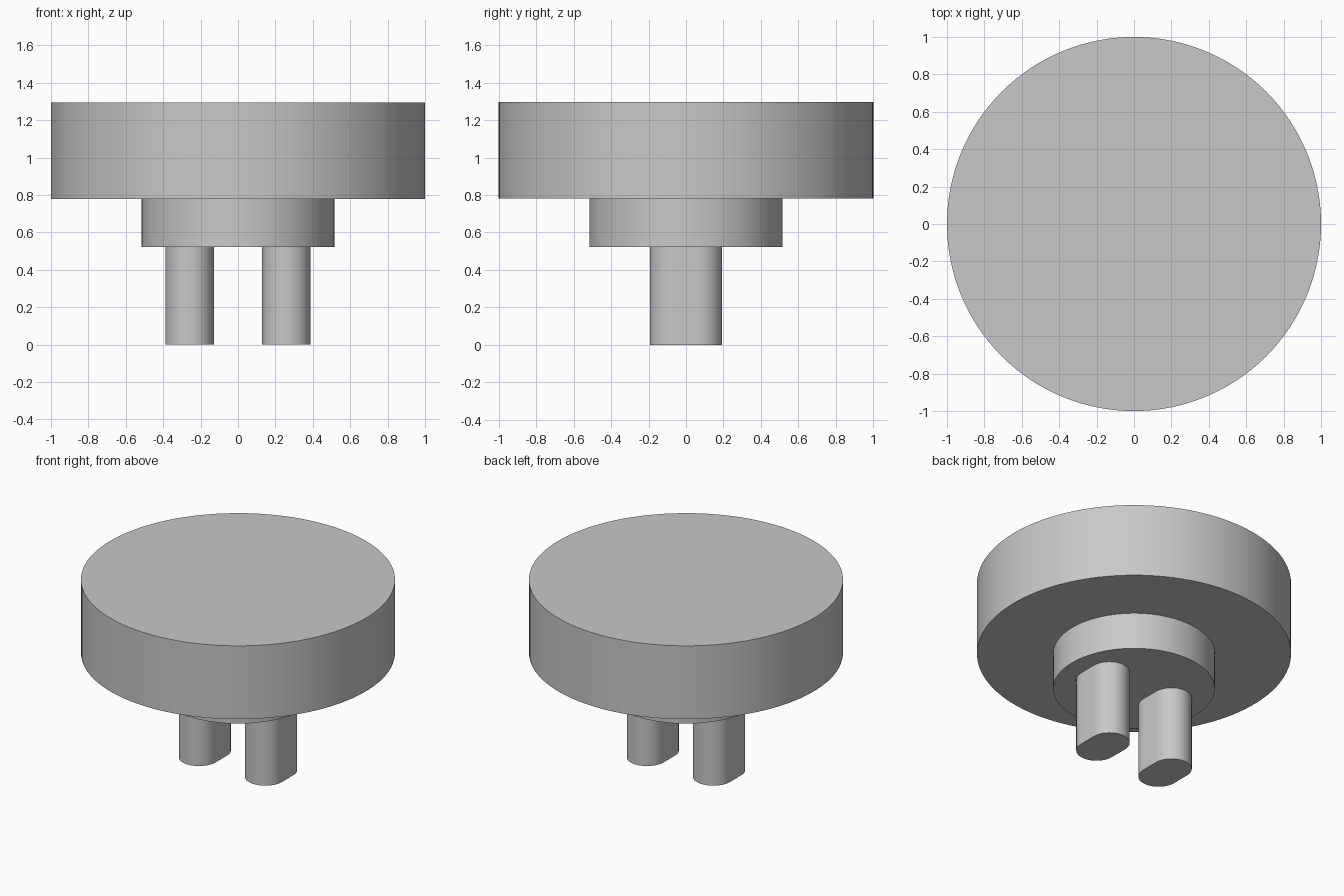
import bpy
import bmesh
from math import pi, cos, sin, radians

cube = bpy.data.objects.get("Cube")
if cube:
    bpy.data.objects.remove(cube, do_unlink=True)

# Single plain grey
grey = bpy.data.materials.new("plain grey")
grey.use_nodes = True
colour = (0.58, 0.58, 0.58, 1)
grey.diffuse_color = colour
grey.node_tree.nodes["Principled BSDF"].inputs["Base Color"].default_value = colour


def rounded_post(name, x, radius, straight, bottom, top, segments):
    """Upright solid whose outline is a circle, stretched along y by a straight run."""
    bm = bmesh.new()
    outline = []
    half = segments // 2
    for side in (1, -1):
        start = 0 if side > 0 else pi
        last = half + 1 if straight else half
        for i in range(last):
            a = start + pi * i / half
            y = radius * sin(a) + side * straight / 2
            outline.append(bm.verts.new((radius * cos(a), y, bottom)))
    base = bm.faces.new(outline)
    raised = bmesh.ops.extrude_face_region(bm, geom=[base], use_keep_orig=True)
    moved = [v for v in raised["geom"] if isinstance(v, bmesh.types.BMVert)]
    bmesh.ops.translate(bm, verts=moved, vec=(0, 0, top - bottom))
    bmesh.ops.recalc_face_normals(bm, faces=bm.faces)
    mesh = bpy.data.meshes.new(name)
    bm.to_mesh(mesh)
    bm.free()
    mesh.materials.append(grey)
    obj = bpy.data.objects.new(name, mesh)
    obj.location.x = x
    bpy.context.collection.objects.link(obj)
    bpy.ops.object.select_all(action="DESELECT")
    obj.select_set(True)
    bpy.context.view_layer.objects.active = obj
    bpy.ops.object.shade_smooth_by_angle(angle=radians(30))
    return obj


# Wide head and the narrower collar below it
rounded_post("head_disc", 0, 1.0, 0, 0.78, 1.295, 128)
rounded_post("collar", 0, 0.515, 0, 0.522, 0.78, 96)

# Pair of flat-sided prongs with round ends
for name, side in (("left_prong", 1), ("right_prong", -1)):
    rounded_post(name, side * 0.258, 0.129, 0.128, 0, 0.522, 64)
